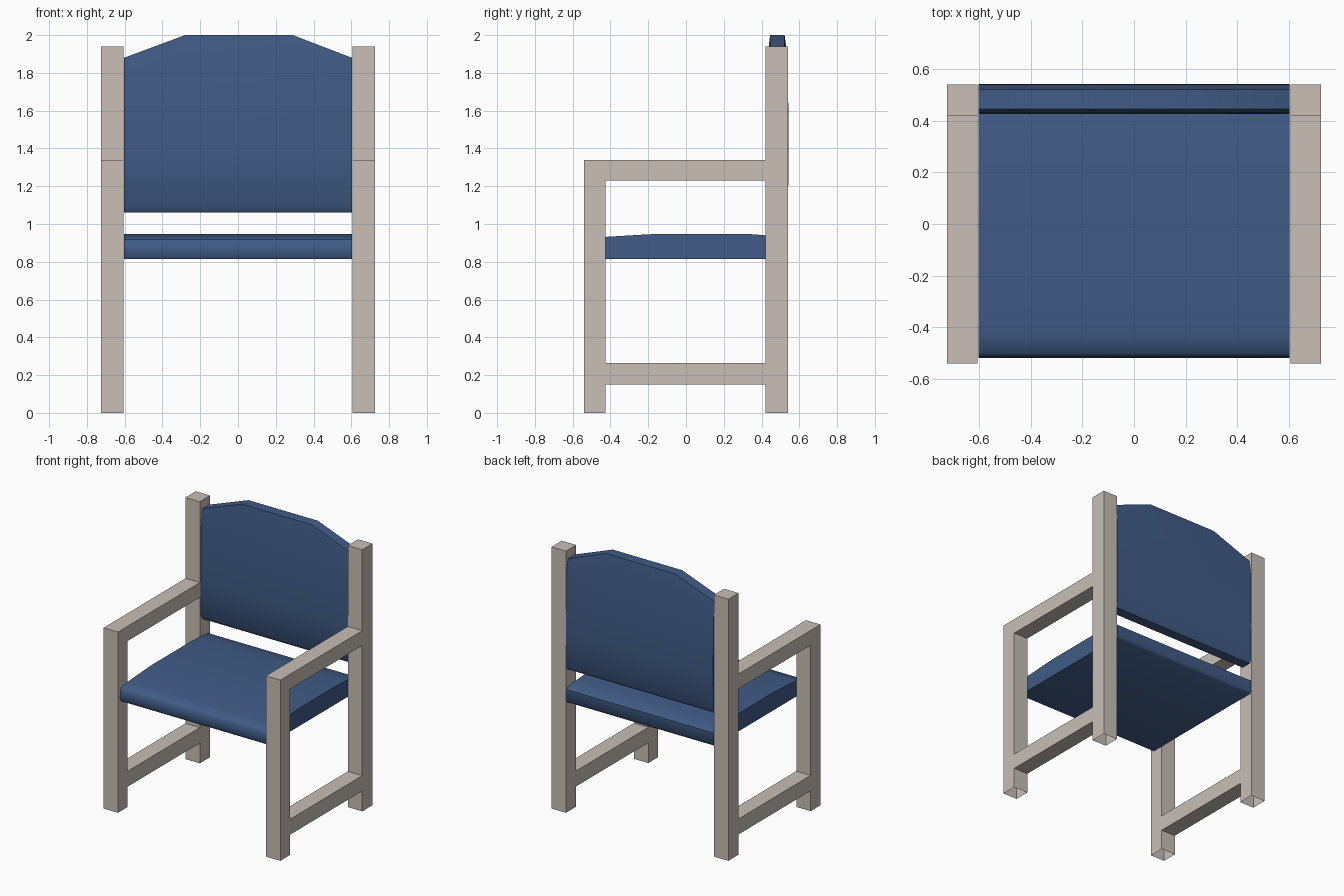
import bpy, bmesh, math

if "Cube" in bpy.data.objects:
    bpy.data.objects.remove(bpy.data.objects["Cube"])


def material(name, rgb):
    m = bpy.data.materials.new(name)
    m.diffuse_color = (*rgb, 1.0)
    m.use_nodes = True
    m.node_tree.nodes["Principled BSDF"].inputs["Base Color"].default_value = m.diffuse_color
    return m


BEIGE = material("beige frame", (0.58, 0.52, 0.47))
BLUE = material("blue upholstery", (0.052, 0.105, 0.24))


def finish(bm, name, mat, smooth=False):
    bmesh.ops.recalc_face_normals(bm, faces=bm.faces)
    me = bpy.data.meshes.new(name)
    bm.to_mesh(me)
    bm.free()
    me.materials.append(mat)
    ob = bpy.data.objects.new(name, me)
    bpy.context.collection.objects.link(ob)
    if smooth:
        bpy.ops.object.select_all(action='DESELECT')
        ob.select_set(True)
        bpy.context.view_layer.objects.active = ob
        bpy.ops.object.shade_smooth_by_angle(angle=math.radians(50))
    return ob


# Side frames: post, armrest and stretcher cells on a shared grid, extruded in x
YS = [-0.54, -0.425, 0.42, 0.54]
ZS = [0, 0.15, 0.265, 1.23, 1.34, 1.94]
CELLS = [(0, r) for r in range(4)] + [(1, 1), (1, 3)] + [(2, r) for r in range(5)]


def side_frame(name, x0, x1):
    bm = bmesh.new()
    for c, r in CELLS:
        quad = [(YS[c], ZS[r]), (YS[c + 1], ZS[r]), (YS[c + 1], ZS[r + 1]), (YS[c], ZS[r + 1])]
        bm.faces.new([bm.verts.new((x0, y, z)) for y, z in quad])
    bmesh.ops.remove_doubles(bm, verts=bm.verts, dist=1e-4)
    res = bmesh.ops.extrude_face_region(bm, geom=bm.faces[:], use_keep_orig=True)
    new = [v for v in res["geom"] if isinstance(v, bmesh.types.BMVert)]
    bmesh.ops.translate(bm, verts=new, vec=(x1 - x0, 0, 0))
    bmesh.ops.recalc_face_normals(bm, faces=bm.faces)
    # legs are open underneath
    feet = [f for f in bm.faces if all(v.co.z < 1e-4 for v in f.verts)]
    bmesh.ops.delete(bm, geom=feet, context='FACES_ONLY')
    finish(bm, name, BEIGE)


side_frame("left_side_frame", -0.725, -0.607)
side_frame("right_side_frame", 0.607, 0.725)


# Cushions: closed (y, z) sections lofted along x
def loft(name, sections):
    bm = bmesh.new()
    rings = [[bm.verts.new((x, y, z)) for y, z in pts] for x, pts in sections]
    n = len(rings[0])
    for a, b in zip(rings, rings[1:]):
        for i in range(n):
            j = (i + 1) % n
            bm.faces.new((a[i], a[j], b[j], b[i]))
    bm.faces.new(rings[0])
    bm.faces.new(rings[-1])
    finish(bm, name, BLUE, True)


# Seat
SEAT = [(-0.505, 0.815), (0.525, 0.815), (0.54, 0.83), (0.54, 0.915), (0.515, 0.93),
        (0.42, 0.94), (0.32, 0.948), (-0.15, 0.948), (-0.425, 0.932), (-0.50, 0.92),
        (-0.515, 0.90), (-0.52, 0.84)]
loft("seat", [(x, SEAT) for x in (-0.603, -0.28, 0.28, 0.603)])


# Backrest with sloping shoulders
def back_section(top):
    return [(0.45, 1.06), (0.525, 1.06), (0.54, 1.09), (0.543, 1.35), (0.54, top - 0.13),
            (0.522, top), (0.445, top), (0.43, top - 0.13), (0.427, 1.35), (0.43, 1.09)]


loft("backrest", [(x, back_section(t)) for x, t in
                  ((-0.603, 1.88), (-0.28, 2.0), (0.29, 2.0), (0.603, 1.88))])
